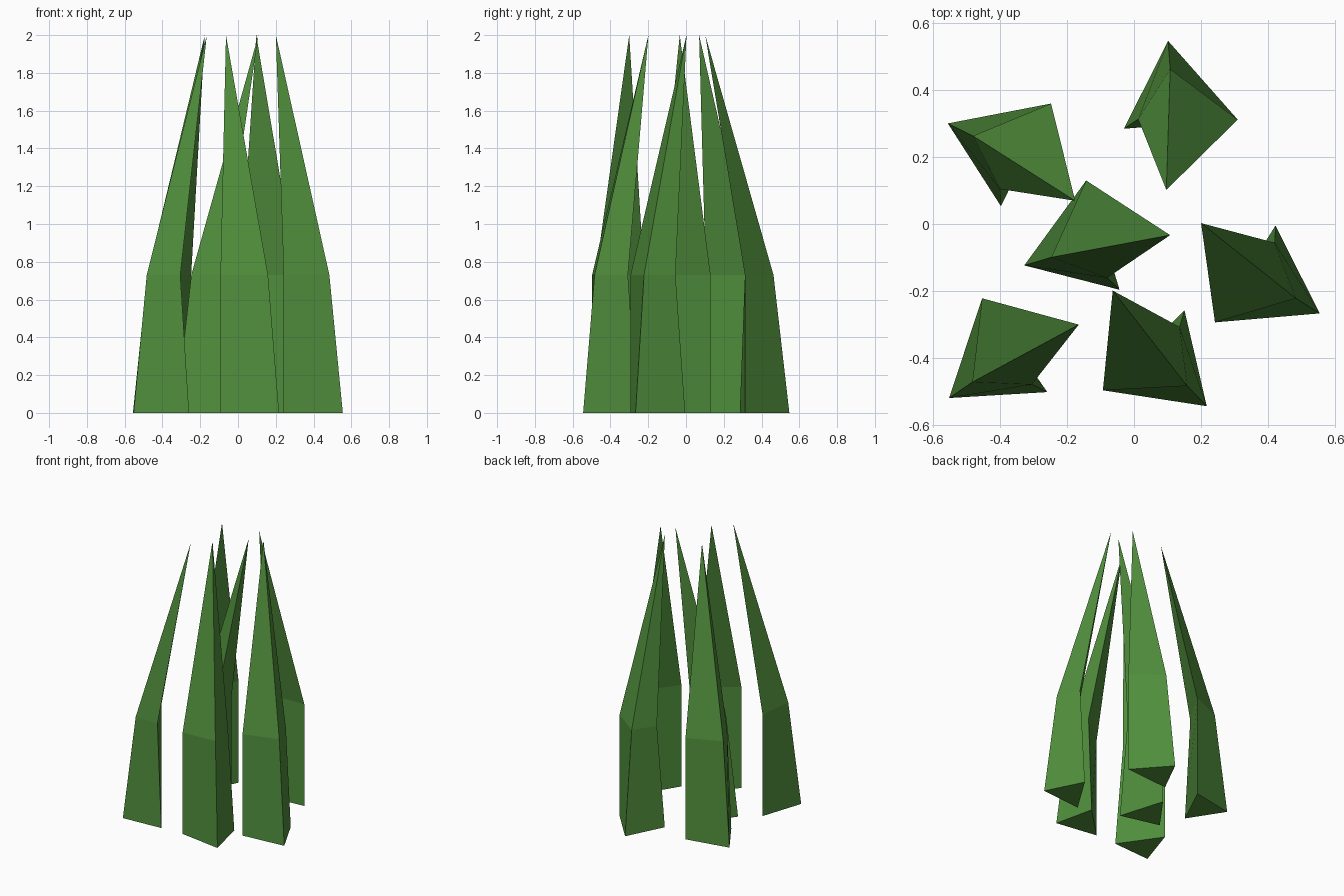
import bpy, bmesh, math
from mathutils import Matrix

if "Cube" in bpy.data.objects:
    bpy.data.objects.remove(bpy.data.objects["Cube"], do_unlink=True)

# Single leaf green
green = bpy.data.materials.new("grass_green")
green.use_nodes = True
colour = (0.08, 0.27, 0.045, 1.0)
green.diffuse_color = colour
bsdf = green.node_tree.nodes["Principled BSDF"]
bsdf.inputs["Base Color"].default_value = colour
bsdf.inputs["Roughness"].default_value = 0.9

# One blade: triangular foot, narrower bend, leaning tip (local x, y)
FOOT = [(0, 0), (0.314, 0), (0.205, 0.273)]
BEND = [(0, 0), (0.247, 0.051), (0.198, 0.222)]
TIP = (-0.016, 0.299)
BEND_Z, TIP_Z = 0.73, 2.0


def blade_mesh():
    bm = bmesh.new()
    low = [bm.verts.new((x, y, 0)) for x, y in FOOT]
    mid = [bm.verts.new((x, y, BEND_Z)) for x, y in BEND]
    tip = bm.verts.new((*TIP, TIP_Z))
    bm.faces.new(low[::-1])
    for i in range(3):
        j = (i + 1) % 3
        bm.faces.new((low[i], low[j], mid[j], mid[i]))
        bm.faces.new((mid[i], mid[j], tip))
    bmesh.ops.recalc_face_normals(bm, faces=bm.faces)
    mesh = bpy.data.meshes.new("grass_blade")
    bm.to_mesh(mesh)
    bm.free()
    mesh.materials.append(green)
    return mesh


# Tuft: the same blade placed and turned (x, y, degrees)
PLACES = {
    "back_right": (-0.248, 0.360, 190.9),
    "back_left": (0.310, 0.312, 131.5),
    "middle": (-0.143, 0.130, 233.9),
    "left": (0.242, -0.294, 4.9),
    "front_right": (-0.454, -0.222, 251.7),
    "front": (-0.093, -0.497, -8.7),
}
mesh = blade_mesh()
for name, (x, y, angle) in PLACES.items():
    blade = bpy.data.objects.new("grass_blade_" + name, mesh)
    blade.matrix_world = Matrix.Translation((x, y, 0)) @ Matrix.Rotation(math.radians(angle), 4, "Z")
    bpy.context.collection.objects.link(blade)
